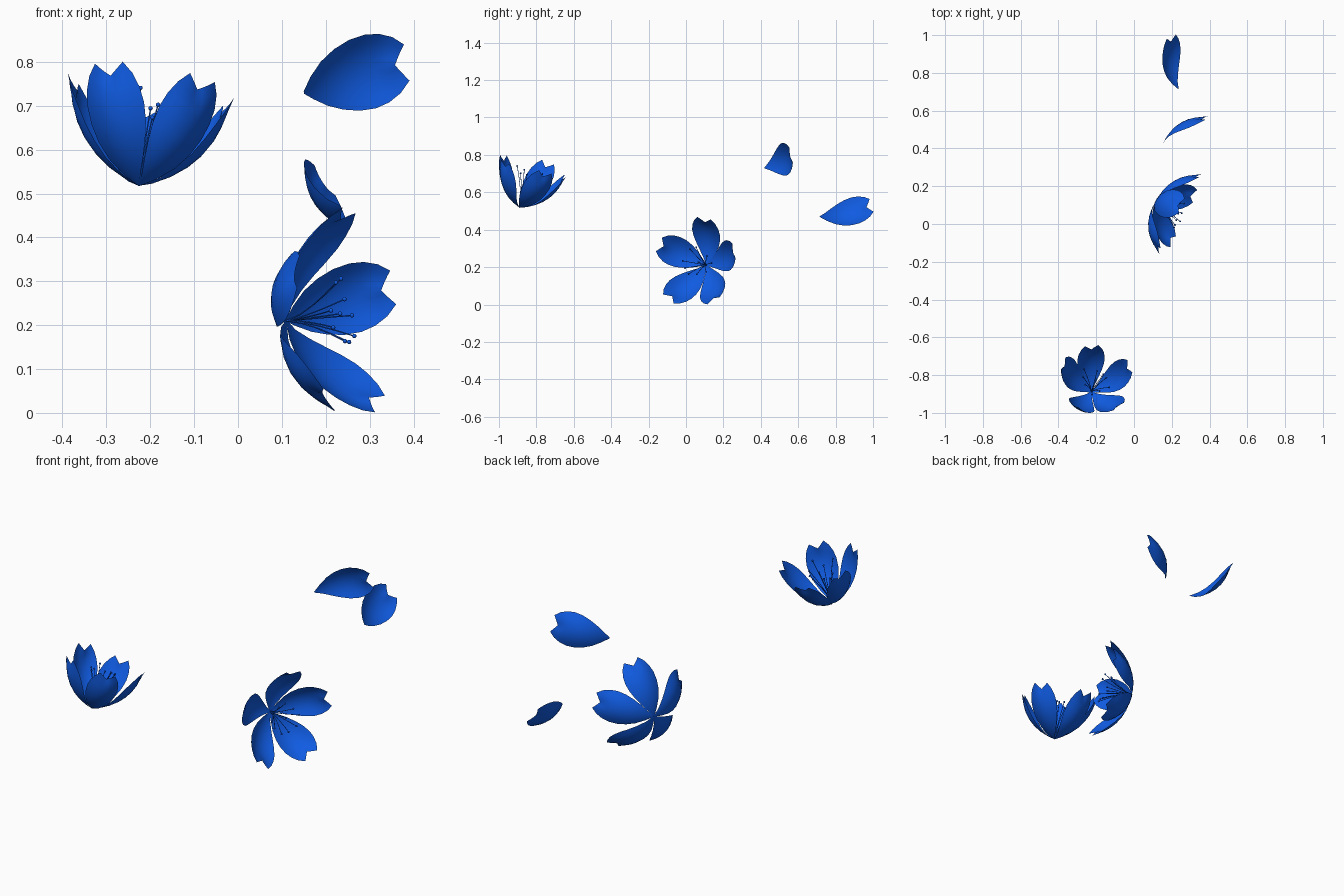
import bpy, bmesh, math, random
from mathutils import Vector, Matrix

random.seed(4)
cube = bpy.data.objects.get("Cube")
if cube:
    bpy.data.objects.remove(cube, do_unlink=True)

blue = bpy.data.materials.new("petal blue")
blue.use_nodes = True
color = (0.005, 0.105, 0.76, 1)
blue.diffuse_color = color
blue.node_tree.nodes["Principled BSDF"].inputs["Base Color"].default_value = color

# Half-width of a petal at stations along its length
OUTLINE = [(0, .03), (.12, .3), (.26, .6), (.4, .82), (.54, .96),
           (.68, 1), (.8, .93), (.91, .76), (1, .49)]
COLUMNS = 8


def finish(bm, name):
    """Turn a bmesh into a smooth blue object."""
    mesh = bpy.data.meshes.new(name)
    bm.to_mesh(mesh)
    bm.free()
    mesh.materials.append(blue)
    for face in mesh.polygons:
        face.use_smooth = True
    obj = bpy.data.objects.new(name, mesh)
    bpy.context.collection.objects.link(obj)
    return obj


def petal(name, base, reach, inward, width, sag=.045, cup=.03):
    """Cupped petal with a notched tip; inward is the hollow side."""
    base, reach = Vector(base), Vector(reach)
    along = reach.normalized()
    inward = Vector(inward)
    inward = (inward - along * inward.dot(along)).normalized()
    across = along.cross(inward)
    bm = bmesh.new()
    rows = []
    for t, half in OUTLINE:
        row = []
        for i in range(COLUMNS + 1):
            s = 2 * i / COLUMNS - 1
            v = t * (1.02 - .1 * (1 - abs(s)) * t ** 4)
            h = -sag * 4 * t * (1 - t) + cup * (s * half) ** 2
            row.append(bm.verts.new(base + reach * v
                                    + across * (s * half * width / 2)
                                    + inward * h))
        rows.append(row)
    for low, high in zip(rows, rows[1:]):
        for i in range(COLUMNS):
            bm.faces.new((low[i], low[i + 1], high[i + 1], high[i]))
    return finish(bm, name)


def tube(bm, path, radius, sides=5):
    """Thin tube along a path."""
    rings = []
    direction = (path[-1] - path[0]).normalized()
    side = direction.orthogonal().normalized()
    up = direction.cross(side)
    for p in path:
        angles = [2 * math.pi * k / sides for k in range(sides)]
        rings.append([bm.verts.new(p + (side * math.cos(a) + up * math.sin(a)) * radius)
                      for a in angles])
    for a, b in zip(rings, rings[1:]):
        for k in range(sides):
            m = (k + 1) % sides
            bm.faces.new((a[k], a[m], b[m], b[k]))


def stamens(name, base, axis, length, spread, count=9):
    """Ring of curved filaments with small round anthers."""
    base, axis = Vector(base), Vector(axis).normalized()
    side = axis.orthogonal().normalized()
    up = axis.cross(side)
    bm = bmesh.new()
    for k in range(count + 1):
        a = 2 * math.pi * k / count + random.uniform(-.2, .2)
        lean = spread * random.uniform(.75, 1.1) if k < count else .05
        size = length * random.uniform(.82, 1.08)
        radial = side * math.cos(a) + up * math.sin(a)
        path = [base + (axis * t + radial * lean * t ** 1.4) * size
                for t in (0, .25, .5, .75, 1)]
        tube(bm, path, .0016)
        bmesh.ops.create_uvsphere(bm, u_segments=8, v_segments=6, radius=.005,
                                  matrix=Matrix.Translation(path[-1]))
    return finish(bm, name)


def flower(name, base, axis, reaches, width, length, spread):
    for i, reach in enumerate(reaches):
        petal(f"{name}_petal_{i + 1}", base, reach, axis, width)
    stamens(f"{name}_stamens", base, axis, length, spread)


# Upright flower, half open
flower("upright_flower", (-.226, -.89, .518), (.11, .32, .94),
       [(0, .245, .163), (-.07, -.09, .272), (.145, -.08, .238),
        (.205, .135, .182), (-.152, .15, .235)],
       width=.148, length=.2, spread=.4)

# Sideways flower, wide open
flower("sideways_flower", (.11, .11, .21), (.93, -.365, .09),
       [(.235, .15, .075), (.135, -.01, .25), (.205, .04, -.19),
        (.09, -.2, -.18), (.02, -.25, .11)],
       width=.162, length=.15, spread=.55)

# Loose falling petals
petal("falling_petal_high", (.15, .42, .73), (.226, .145, .068),
      (.56, -.82, -.1), width=.174)
petal("falling_petal_low", (.235, .715, .47), (-.042, .272, .055),
      (.82, 0, .57), width=.174)
